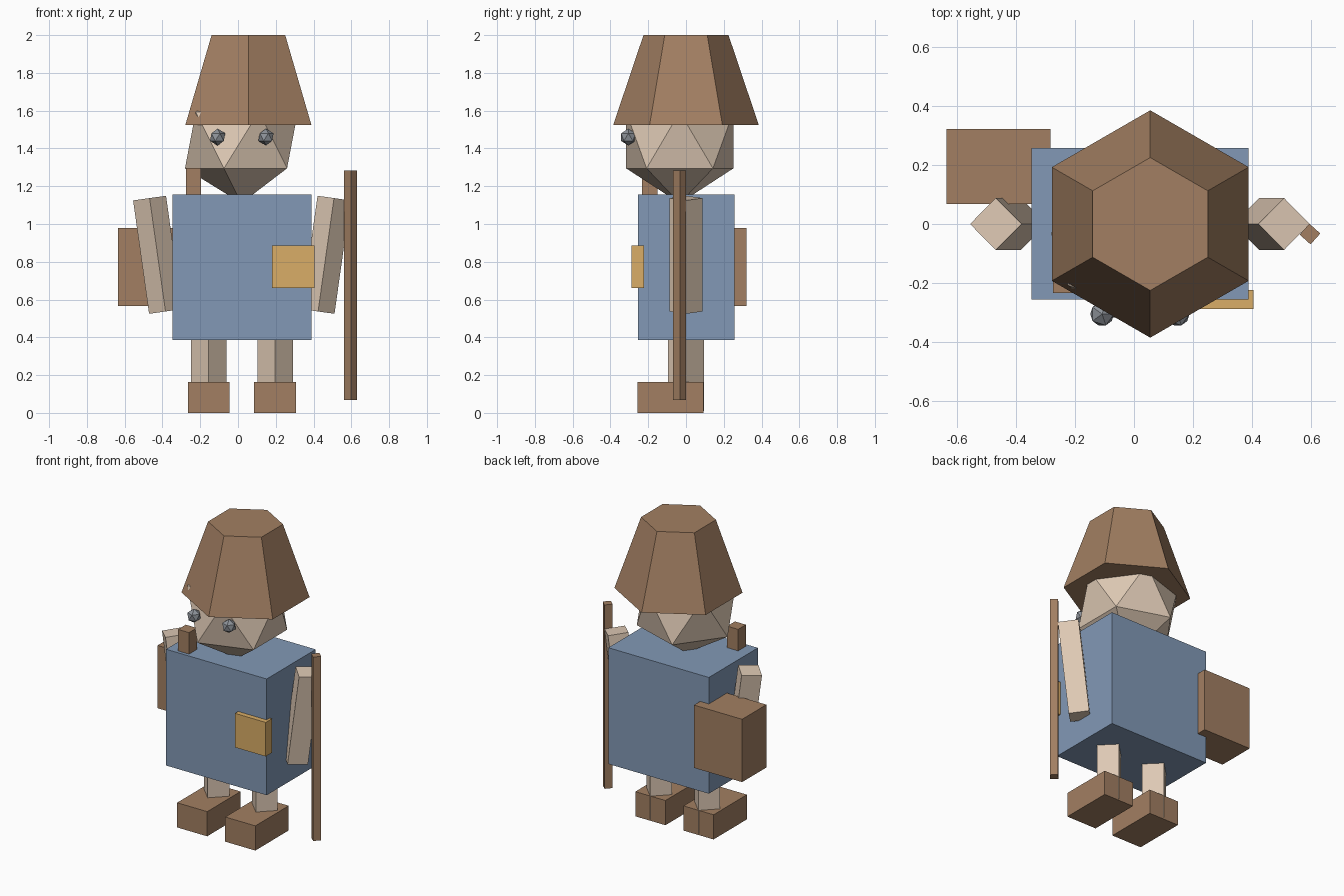
import bpy
from math import pi, radians

cube = bpy.data.objects.get("Cube")
if cube:
    bpy.data.objects.remove(cube, do_unlink=True)


def material(name, rgb):
    """Flat material from 0-255 display values, stored as linear."""
    lin = [((c / 255 + 0.055) / 1.055) ** 2.4 for c in rgb]
    mat = bpy.data.materials.new(name)
    mat.use_nodes = True
    mat.diffuse_color = (*lin, 1)
    mat.node_tree.nodes["Principled BSDF"].inputs["Base Color"].default_value = (*lin, 1)
    return mat


BROWN = material("brown leather", (162, 127, 98))
SKIN = material("pale skin", (222, 201, 180))
BLUE = material("blue cloth", (130, 153, 182))
GOLD = material("gold", (218, 174, 103))
GREY = material("grey eye", (142, 147, 154))


def finish(name, mat):
    obj = bpy.context.object
    obj.name = name
    obj.data.materials.append(mat)
    return obj


def box(name, mat, x, y, z):
    """Box from its low and high limits on each axis."""
    limits = (x, y, z)
    bpy.ops.mesh.primitive_cube_add(size=1, location=[(a + b) / 2 for a, b in limits])
    obj = finish(name, mat)
    for v in obj.data.vertices:
        v.co = [c * (b - a) for c, (a, b) in zip(v.co, limits)]
    return obj


def prism(name, mat, sides, r1, r2, depth, loc, tilt=0):
    bpy.ops.mesh.primitive_cone_add(vertices=sides, radius1=r1, radius2=r2, depth=depth,
                                    location=loc, rotation=(0, tilt, 0))
    return finish(name, mat)


def gem(name, mat, radius, loc):
    bpy.ops.mesh.primitive_ico_sphere_add(subdivisions=1, radius=radius, location=loc)
    return finish(name, mat)


# Torso, and the gear worn on it
box("torso", BLUE, (-0.347, 0.388), (-0.255, 0.257), (0.387, 1.155))
box("backpack", BROWN, (-0.635, -0.283), (0.068, 0.321), (0.565, 0.98))
box("belt_pouch", GOLD, (0.18, 0.404), (-0.288, -0.223), (0.66, 0.885))
box("shoulder_peg", BROWN, (-0.275, -0.195), (-0.233, -0.152), (1.1, 1.297))

# Legs, feet, arms and eyes, once per side
for side, s in (("right", -1), ("left", 1)):
    cx = 0.02 + s * 0.176
    prism("leg_" + side, SKIN, 4, 0.094, 0.094, 0.44, (cx, 0, 0.23))
    box("foot_" + side, BROWN, (cx - 0.11, cx + 0.11), (-0.256, 0.092), (0, 0.163))
    prism("arm_" + side, SKIN, 4, 0.088, 0.088, 0.606,
          (0.02 + s * 0.446, 0, 0.837), tilt=s * radians(8))
    gem("eye_" + side, GREY, 0.045, (0.02 + s * 0.128, -0.305, 1.46))

# Head under a six-sided hat
gem("head", SKIN, 0.334, (0.018, -0.033, 1.444))
prism("hat", BROWN, 6, 0.385, 0.225, 0.475, (0.055, 0, 1.7625))

# Staff beside the left hand
staff = prism("staff", BROWN, 4, 0.035, 0.035, 1.215, (0.596, -0.034, 0.677))
staff.rotation_euler.z = pi / 60
